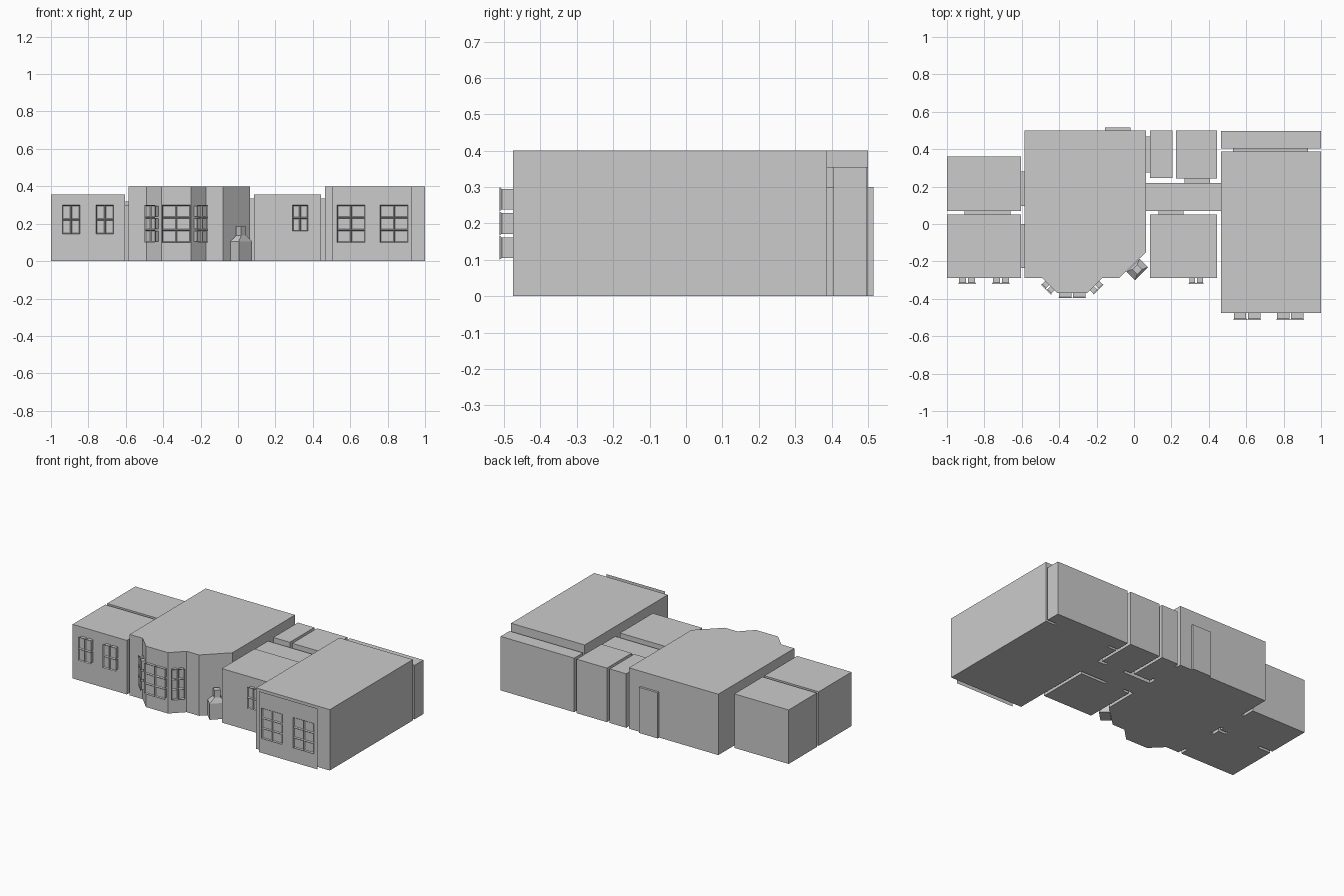
import bpy, bmesh, math
from mathutils import Matrix, Vector

if "Cube" in bpy.data.objects:
    bpy.data.objects.remove(bpy.data.objects["Cube"])


def finish(name, bm):
    bmesh.ops.recalc_face_normals(bm, faces=bm.faces)
    mesh = bpy.data.meshes.new(name)
    bm.to_mesh(mesh)
    bm.free()
    obj = bpy.data.objects.new(name, mesh)
    bpy.context.collection.objects.link(obj)
    return obj


def prism(name, outline, height):
    bm = bmesh.new()
    base = bm.faces.new([bm.verts.new((x, y, 0)) for x, y in outline])
    out = bmesh.ops.extrude_face_region(bm, geom=[base], use_keep_orig=True)
    top = [v for v in out["geom"] if isinstance(v, bmesh.types.BMVert)]
    bmesh.ops.translate(bm, verts=top, vec=(0, 0, height))
    return finish(name, bm)


def block(name, x0, x1, y0, y1, height):
    return prism(name, [(x0, y0), (x1, y0), (x1, y1), (x0, y1)], height)


def window(name, cx, cy, width, z0, z1, depth, angle=0, rows=2):
    """Projecting frame with shallow recessed panes; (cx, cy) lies on the wall."""
    a = math.radians(angle)
    t = Vector((math.cos(a), math.sin(a), 0))
    up = Vector((0, 0, 1))
    n = t.cross(up)
    c = Vector((cx, cy, (z0 + z1) / 2)) + n * depth
    m = Matrix.Translation(c) @ Matrix((t, up, n)).transposed().to_4x4()
    m = m @ Matrix.Diagonal((width, z1 - z0, 1, 1))
    bm = bmesh.new()
    bmesh.ops.create_grid(bm, x_segments=2, y_segments=rows, size=0.5, matrix=m)
    rim = [e for e in bm.edges if e.is_boundary]
    panes = list(bm.faces)
    bmesh.ops.inset_individual(bm, faces=panes, thickness=0.007, depth=-0.007)
    out = bmesh.ops.extrude_edge_only(bm, edges=rim)
    back = [v for v in out["geom"] if isinstance(v, bmesh.types.BMVert)]
    bmesh.ops.translate(bm, verts=back, vec=-n * depth)
    return finish(name, bm)


# Main hall with bay front and chamfered corner
prism("main_hall", [(-.585, .5), (-.585, -.29), (-.49, -.29), (-.41, -.37),
                    (-.25, -.37), (-.17, -.29), (-.08, -.29), (.065, -.15),
                    (.065, .5)], .4)

# Rooms: x0, x1, y0, y1, height
rooms = {
    "left_back_room": (-1, -.605, .07, .362, .355),
    "left_front_room": (-1, -.605, -.29, .05, .355),
    "small_back_room": (.085, .205, .245, .5, .355),
    "middle_back_room": (.225, .445, .242, .5, .355),
    "right_front_room": (.085, .445, -.29, .05, .355),
    "corridor": (.065, .465, .07, .22, .335),
    "large_right_room": (.465, 1, -.475, .388, .4),
    "back_storage": (.465, 1, .405, .497, .355),
}
# Door openings joining the rooms
doors = {
    "left_rooms_door": (-.905, -.66, .05, .07, .3),
    "left_back_door": (-.605, -.585, .095, .28, .32),
    "left_front_door": (-.605, -.585, -.235, 0, .3),
    "small_room_door": (.065, .085, .275, .468, .3),
    "middle_room_door": (.27, .405, .22, .242, .3),
    "right_front_door": (.13, .265, .05, .07, .3),
    "storage_door": (.53, .93, .388, .405, .3),
    "rear_entrance_door": (-.155, -.02, .5, .515, .3),
}
for name, dims in {**rooms, **doors}.items():
    block(name, *dims)

# Windows on straight and angled walls
for i, x in enumerate((-.892, -.712)):
    window(f"left_window_{i}", x, -.29, .095, .145, .3, .03)
window("right_window", .332, -.29, .082, .16, .3, .03)
for i, x in enumerate((.605, .835)):
    window(f"large_window_{i}", x, -.475, .15, .1, .3, .038, rows=3)
window("bay_window_centre", -.33, -.37, .15, .1, .3, .026, rows=3)
window("bay_window_left", -.45, -.33, .08, .1, .3, .03, -45, 3)
window("bay_window_right", -.21, -.33, .08, .1, .3, .03, 45, 3)

# Thin facing sheet ahead of the large room
bm = bmesh.new()
bm.faces.new([bm.verts.new((x, -.504, z))
              for x, z in ((.505, 0), (.93, 0), (.93, .4), (.505, .4))])
finish("front_facing_sheet", bm)

# Fireplace and chimney: stacked rectangles (half width, half depth, z)
bm = bmesh.new()
levels = [(.05, .032, 0), (.05, .032, .105), (.019, .019, .137), (.019, .019, .185)]
rings = [[bm.verts.new((sx * w, sy * d, z))
          for sx, sy in ((-1, -1), (1, -1), (1, 1), (-1, 1))] for w, d, z in levels]
for lo, hi in zip(rings, rings[1:]):
    for k in range(4):
        j = (k + 1) % 4
        bm.faces.new((lo[k], lo[j], hi[j], hi[k]))
bm.faces.new(rings[0])
bm.faces.new(rings[-1])
chimney = finish("chimney", bm)
chimney.location = (.017, -.243, 0)
chimney.rotation_euler.z = math.radians(45)
